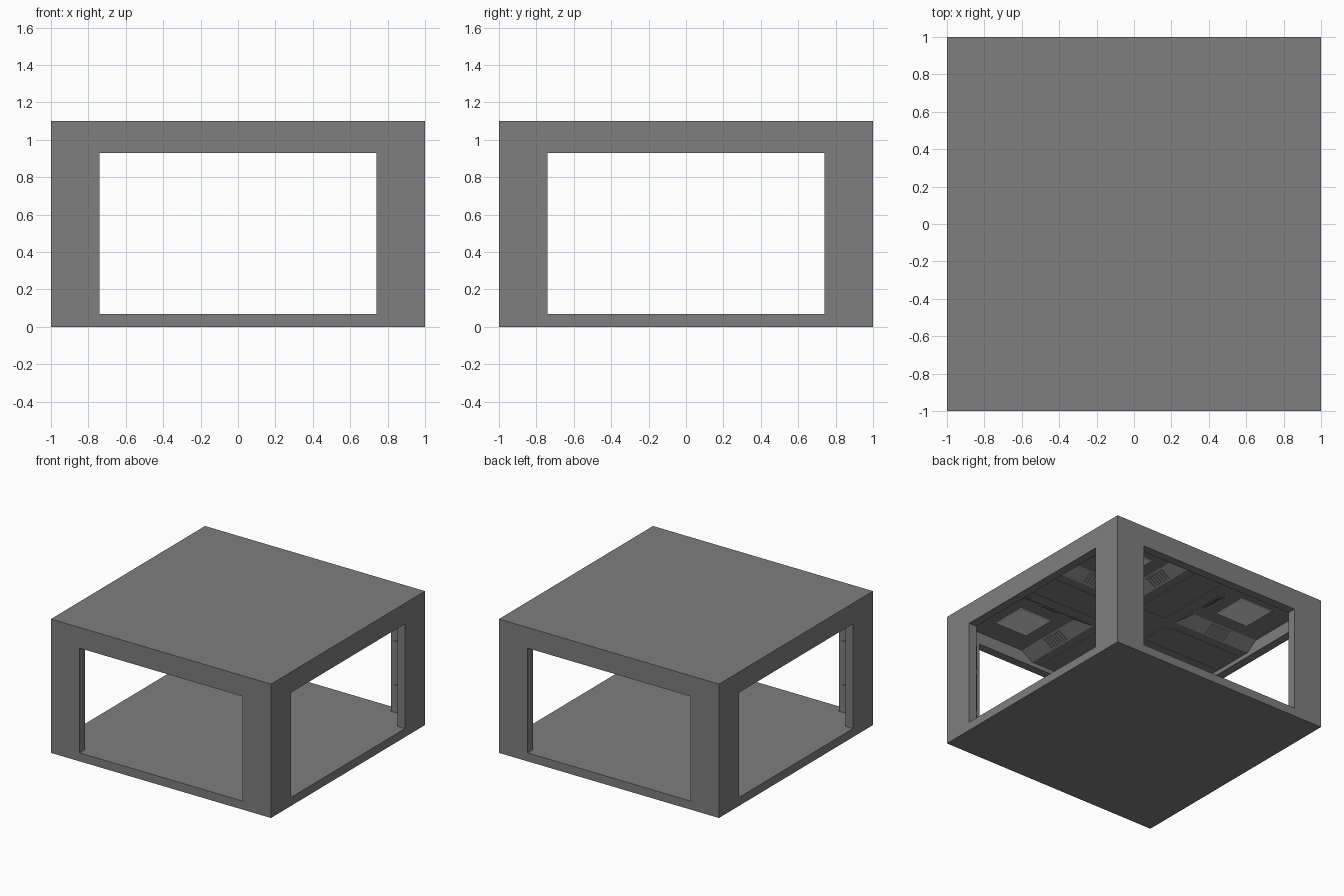
import bpy, bmesh, math
from mathutils import Matrix, Vector

if "Cube" in bpy.data.objects:
    bpy.data.objects.remove(bpy.data.objects["Cube"])


def material(name, v):
    m = bpy.data.materials.new(name)
    m.diffuse_color = (v, v, v, 1)
    m.use_nodes = True
    m.node_tree.nodes["Principled BSDF"].inputs["Base Color"].default_value = m.diffuse_color
    return m


GREY = material("mid grey", 0.21)
LIGHT = material("light panel", 0.8)


def make(name, bm, mat):
    bmesh.ops.recalc_face_normals(bm, faces=bm.faces)
    me = bpy.data.meshes.new(name)
    bm.to_mesh(me)
    bm.free()
    me.materials.append(mat)
    ob = bpy.data.objects.new(name, me)
    bpy.context.collection.objects.link(ob)
    return ob


def add_box(bm, lo, hi, mtx=Matrix()):
    lo, hi = Vector(lo), Vector(hi)
    m = mtx @ Matrix.Translation((lo + hi) / 2) @ Matrix.Diagonal((*(hi - lo), 1))
    bmesh.ops.create_cube(bm, size=1, matrix=m)


def box(name, lo, hi):
    bm = bmesh.new()
    add_box(bm, lo, hi)
    return make(name, bm, GREY)


TURNS = [Matrix.Rotation(i * math.pi / 2, 4, 'Z') for i in range(4)]

# Hollow room shell with one wide opening in each wall
shell = box("room_shell", (-1, -1, 0), (1, 1, 1.1))
cutters = [box("cavity_cutter", (-.93, -.93, .07), (.93, .93, 1.03)),
           box("side_opening_cutter", (-1.2, -.74, .07), (1.2, .74, .93)),
           box("front_opening_cutter", (-.74, -1.2, .07), (.74, 1.2, .93))]
for c in cutters:
    c.hide_render = True
    mod = shell.modifiers.new(c.name, 'BOOLEAN')
    mod.operation = 'DIFFERENCE'
    mod.solver = 'EXACT'
    mod.object = c
deps = bpy.context.evaluated_depsgraph_get()
baked = bpy.data.meshes.new_from_object(shell.evaluated_get(deps))
shell.modifiers.clear()
shell.data = baked
for c in cutters:
    bpy.data.objects.remove(c)

# Cross-shaped ceiling beam with sloping sides
W0, W1, Z0, Z1, R = .22, .32, .965, 1.03, .93


def plus_ring(bm, w, z):
    pts = []
    for t in TURNS:
        pts += [t @ Vector(p) for p in ((R, -w, z), (R, w, z), (w, w, z))]
    return [bm.verts.new(p) for p in pts]


bm = bmesh.new()
low, high = plus_ring(bm, W0, Z0), plus_ring(bm, W1, Z1)
bm.faces.new(low)
bm.faces.new(high)
for i in range(12):
    j = (i + 1) % 12
    bm.faces.new((low[i], low[j], high[j], high[i]))
make("ceiling_cross_beam", bm, GREY)

# Vent slats on the beam slopes
tangent = Vector((W1 - W0, 0, Z1 - Z0)).normalized()
normal = Vector((tangent.z, 0, -tangent.x))
side = normal.cross(tangent)
bm = bmesh.new()
for t in TURNS:
    for y in (-.6, .6):
        frame = Matrix((tangent, side, normal)).transposed().to_4x4()
        frame = t @ Matrix.Translation(((W0 + W1) / 2, y, (Z0 + Z1) / 2)) @ frame
        for k in range(-3, 4):
            add_box(bm, (-.045, k * .028 - .008, -.002), (.045, k * .028 + .008, .008), frame)
make("beam_vent_slats", bm, GREY)

# Raised seams along the beam arms and around the crossing
bm = bmesh.new()
for t in TURNS:
    for y in (-.13, .13):
        add_box(bm, (.24, y - .012, Z0 - .005), (.9, y + .012, Z0), t)
    add_box(bm, (.2, -.118, Z0 - .005), (.22, .118, Z0), t)
make("beam_seams", bm, GREY)

# Light panels in the four ceiling corners
bm = bmesh.new()
for t in TURNS:
    add_box(bm, (.443, .443, 1.024), (.737, .737, 1.031), t)
make("ceiling_light_panels", bm, LIGHT)

# Plates on the inner faces of the corner posts
bm = bmesh.new()
for t in TURNS:
    for s in (-1, 1):
        for z0, z1 in ((.10, .30), (.34, .66), (.70, .90)):
            a, b = sorted((s * .77, s * .9))
            add_box(bm, (a, .922, z0), (b, .931, z1), t)
make("post_inner_plates", bm, GREY)
